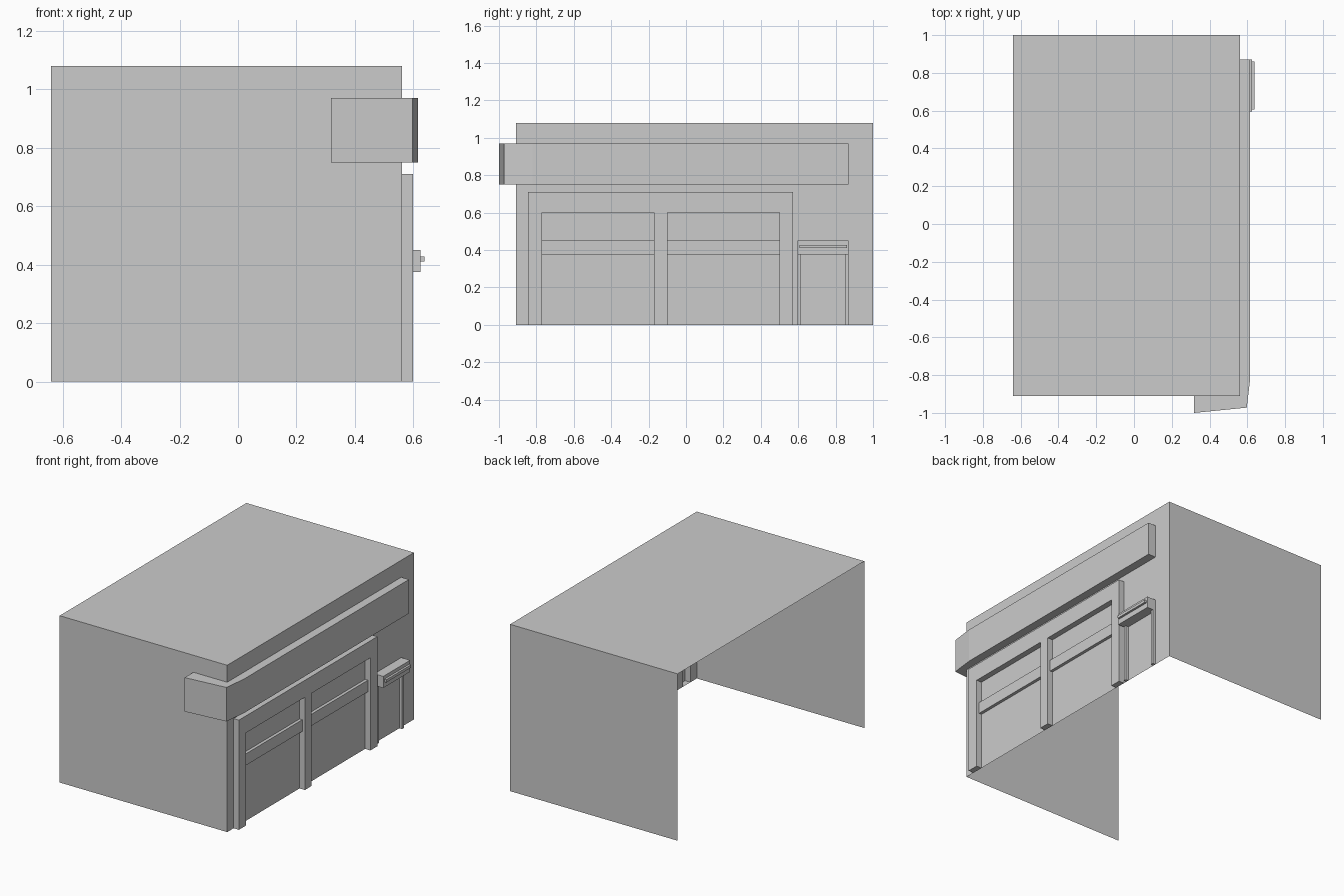
import bpy, bmesh

if "Cube" in bpy.data.objects:
    bpy.data.objects.remove(bpy.data.objects["Cube"])

X0, X1, Y0, Y1, H = -0.64, 0.56, -0.91, 1.0, 1.08   # shell extents


def finish(name, bm):
    bmesh.ops.remove_doubles(bm, verts=bm.verts, dist=1e-5)
    bmesh.ops.recalc_face_normals(bm, faces=bm.faces)
    me = bpy.data.meshes.new(name)
    bm.to_mesh(me)
    bm.free()
    ob = bpy.data.objects.new(name, me)
    bpy.context.collection.objects.link(ob)
    return ob


def quad(bm, pts):
    return bm.faces.new([bm.verts.new(p) for p in pts])


def relief(name, rects, place=lambda d, u, z: (X1 + d, u, z)):
    """Open-backed relief on a wall. rects: (u0, u1, z0, z1, depth), later ones
    override earlier ones; depth None cuts a hole."""
    us = sorted({v for r in rects for v in r[:2]})
    zs = sorted({v for r in rects for v in r[2:4]})

    def depth(i, j):
        if not (0 <= i < len(us) - 1 and 0 <= j < len(zs) - 1):
            return None
        u, z = (us[i] + us[i + 1]) / 2, (zs[j] + zs[j + 1]) / 2
        d = None
        for a, b, c, e, h in rects:
            if a < u < b and c < z < e:
                d = h
        return d

    bm = bmesh.new()
    for i in range(len(us)):
        for j in range(len(zs)):
            d = depth(i, j)
            if d is not None:
                quad(bm, [place(d, us[i + a], zs[j + b])
                          for a, b in ((0, 0), (1, 0), (1, 1), (0, 1))])
            # side faces where the depth steps
            d0, du, dz = d or 0, depth(i - 1, j) or 0, depth(i, j - 1) or 0
            if d0 != du:
                a, b = zs[j], zs[j + 1]
                quad(bm, [place(d0, us[i], a), place(d0, us[i], b),
                          place(du, us[i], b), place(du, us[i], a)])
            if d0 != dz:
                a, b = us[i], us[i + 1]
                quad(bm, [place(d0, a, zs[j]), place(d0, b, zs[j]),
                          place(dz, b, zs[j]), place(dz, a, zs[j])])
    return finish(name, bm)


# Roof and back wall (left side and underside are open)
bm = bmesh.new()
quad(bm, [(X0, Y0, H), (X1, Y0, H), (X1, Y1, H), (X0, Y1, H)])
finish("roof", bm)
bm = bmesh.new()
quad(bm, [(X1, Y1, 0), (X0, Y1, 0), (X0, Y1, H), (X1, Y1, H)])
finish("back_wall", bm)

# Layout of the fittings on the right wall
S0, S1 = 0.75, 0.97                       # sign band heights
FRAME = (-0.845, 0.572, 0, 0.71)
BAYS = [(-0.77, -0.17), (-0.10, 0.50)]
BAND = (0.375, 0.45)
AWNING = (0.595, 0.87, *BAND)
LEGS = [(0.595, 0.615), (0.85, 0.87)]

# Right wall, hollow behind raised parts
relief("right_wall", [(Y0, Y1, 0, H, 0), (Y0, 0.87, S0, S1, None), (*FRAME, None)]
       + [(a, b, 0, 0.60, 0) for a, b in BAYS]
       + [(a, b, *BAND, None) for a, b in BAYS]
       + [(*AWNING, None)] + [(a, b, 0, BAND[0], None) for a, b in LEGS])

# Front wall, hollow behind the sign return
relief("front_wall", [(X0, X1, 0, H, 0), (0.318, X1, S0, S1, None)],
       lambda d, u, z: (u, Y0 - d, z))

# Garage door surround with two bays
relief("garage_frame", [(*FRAME, 0.038)] + [(a, b, 0, 0.60, None) for a, b in BAYS])

# Rail across each garage door
for k, (a, b) in enumerate(BAYS):
    relief(f"garage_door_rail_{k + 1}", [(a, b, *BAND, 0.02)])

# Side door awning with lamp strip, and door posts
relief("awning", [(*AWNING, 0.064), (0.607, 0.86, 0.41, 0.428, 0.078)])
for k, (a, b) in enumerate(LEGS):
    relief(f"door_post_{k + 1}", [(a, b, 0, BAND[0], 0.02)])

# Fascia board wrapping the front right corner
outer = [(X1, 0.87), (0.615, 0.87), (0.615, -0.82), (0.597, -0.972),
         (0.318, -1.0), (0.318, Y0)]
bm = bmesh.new()
for p, q in zip(outer, outer[1:]):
    quad(bm, [(*p, S0), (*q, S0), (*q, S1), (*p, S1)])
for z in (S0, S1):
    quad(bm, [(x, y, z) for x, y in outer + [(X1, Y0)]])
finish("fascia_board", bm)
